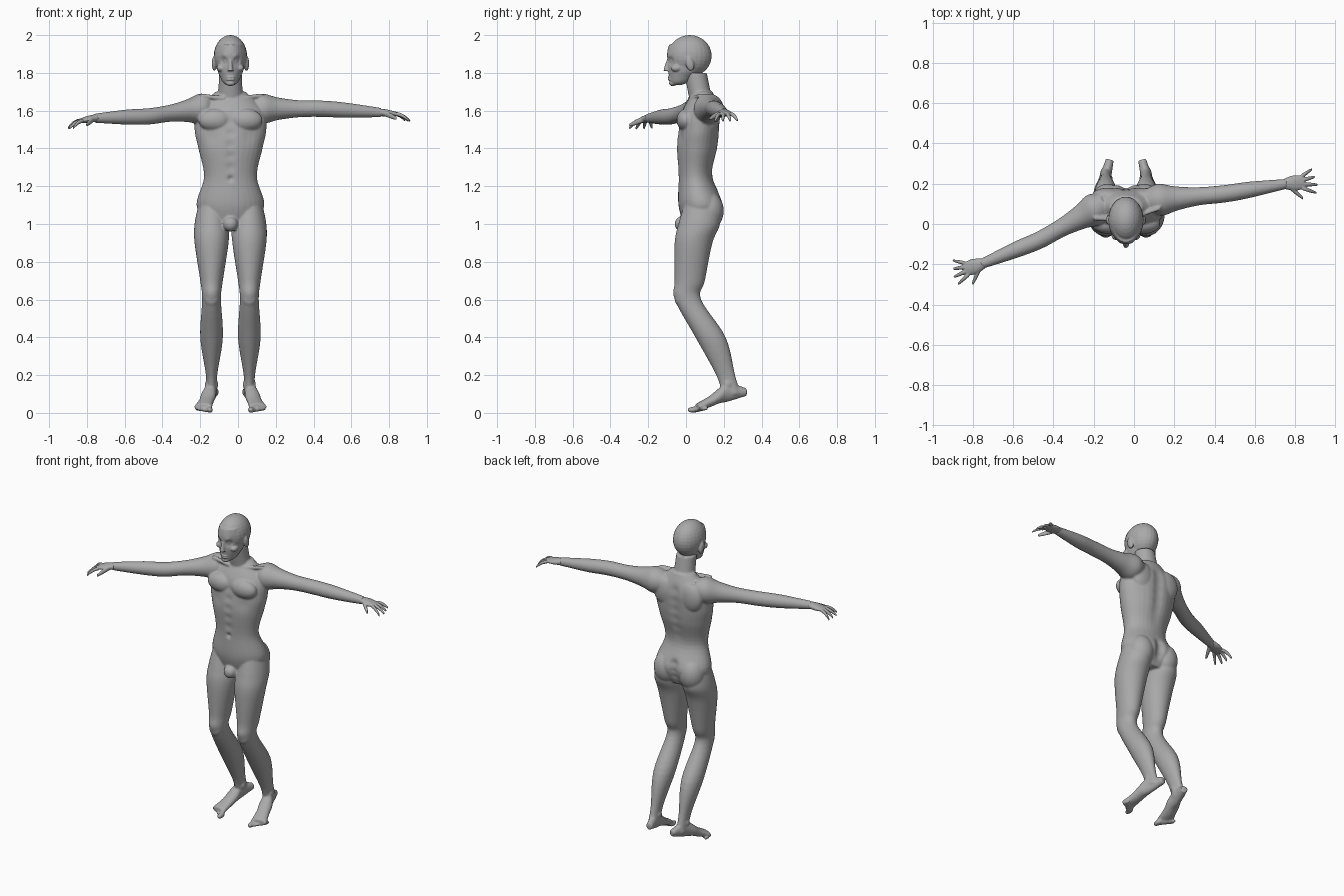
import bpy, bmesh, math
from mathutils import Vector, Matrix

if "Cube" in bpy.data.objects:
    bpy.data.objects.remove(bpy.data.objects["Cube"], do_unlink=True)

MIDLINE = -.04
RIGHTWARD, BACKWARD, UPWARD = Vector((1, 0, 0)), Vector((0, 1, 0)), Vector((0, 0, 1))
BOTH_SIDES = (-1, 1)

grey = bpy.data.materials.new("plain grey")
grey.use_nodes = True
tone = (.4, .4, .4, 1)
grey.diffuse_color = tone
grey.node_tree.nodes["Principled BSDF"].inputs["Base Color"].default_value = tone


def smooth_rows(rows, steps=6):
    """Catmull-Rom interpolation through the section rows."""
    rows = [Vector(row) for row in rows]
    padded = [rows[0]] + rows + [rows[-1]]
    result = []
    for before, start, end, after in zip(padded, padded[1:], padded[2:], padded[3:]):
        leaving, arriving = (end - before) / 2, (after - start) / 2
        for step in range(steps):
            t = step / steps
            ease = t * t * (3 - 2 * t)
            result.append(start.lerp(end, ease) + leaving * (t * (1 - t) ** 2)
                          - arriving * (t * t * (1 - t)))
    return result + [rows[-1]]


def loft(shell, rows, across=RIGHTWARD, along=BACKWARD, sides=32):
    """Closed skin through ovals; a row is x, y, z, radius across, radius along."""
    rings = []
    for x, y, z, wide, deep in smooth_rows(rows):
        ring = []
        for index in range(sides):
            angle = math.tau * index / sides
            offset = across * (wide * math.cos(angle)) + along * (deep * math.sin(angle))
            ring.append(shell.verts.new(Vector((x, y, z)) + offset))
        rings.append(ring)
    for low, high in zip(rings, rings[1:]):
        for index in range(sides):
            shell.faces.new((low[index - 1], low[index], high[index], high[index - 1]))
    shell.faces.new(rings[0])
    shell.faces.new(rings[-1])


def column(shell, rows, offset=0):
    """Upright loft; a row is height, half width, y centre, half depth."""
    loft(shell, [(MIDLINE + offset, y, z, wide, deep) for z, wide, y, deep in rows])


def ball(shell, centre, radii, tilt=0):
    turn = Matrix.Rotation(tilt, 3, "X")
    matrix = Matrix.LocRotScale(Vector(centre), turn, Vector(radii))
    bmesh.ops.create_uvsphere(shell, u_segments=24, v_segments=16, radius=1, matrix=matrix)


def pair(shell, offset, y, z, radii, tilt=0):
    for side in BOTH_SIDES:
        ball(shell, (MIDLINE + side * offset, y, z), radii, tilt)


def fuse(name, shell, voxel, passes):
    """Merge the overlapping shells into one smooth skin."""
    bmesh.ops.recalc_face_normals(shell, faces=shell.faces)
    rough = bpy.data.meshes.new(name)
    shell.to_mesh(rough)
    shell.free()
    skin = bpy.data.objects.new(name, rough)
    bpy.context.collection.objects.link(skin)
    remesh = skin.modifiers.new("skin", "REMESH")
    remesh.mode, remesh.voxel_size, remesh.use_smooth_shade = "VOXEL", voxel, True
    relax = skin.modifiers.new("relax", "SMOOTH")
    relax.factor, relax.iterations = .5, passes
    graph = bpy.context.evaluated_depsgraph_get()
    mesh = bpy.data.meshes.new_from_object(skin.evaluated_get(graph))
    skin.modifiers.clear()
    skin.data = mesh
    bpy.data.meshes.remove(rough)
    mesh.materials.clear()
    mesh.materials.append(grey)
    for face in mesh.polygons:
        face.use_smooth = True
    return mesh


def press(mesh, offset, y, z, radius, depth):
    """Push the skin softly along y, on both sides of the midline."""
    for side in BOTH_SIDES if offset else (1,):
        centre = Vector((MIDLINE + side * offset, y, z))
        for vert in mesh.vertices:
            distance = (vert.co - centre).length / radius
            if distance < 3:
                vert.co.y += depth * math.exp(-distance ** 2)


# Torso and neck
body = bmesh.new()
column(body, [(.99, .12, .07, .08), (1.1, .18, .08, .12), (1.25, .14, .05, .09),
              (1.4, .17, .06, .11), (1.5, .19, .07, .11), (1.6, .18, .08, .1),
              (1.7, .08, .09, .05)])
column(body, [(1.6, .08, .09, .06), (1.7, .065, .07, .06), (1.8, .06, .05, .06)])

# Chest, shoulder blades, seat and groin
pair(body, .08, 0, 1.55, (.09, .05, .06))
pair(body, .09, .14, 1.57, (.08, .04, .09))
pair(body, .09, .12, 1.07, (.08, .08, .1))
ball(body, (MIDLINE, -.02, 1), (.04, .04, .04))


# Arms, with collar bones running out to the shoulders
ARM = [(-.2, .06), (0, .08), (.25, .06), (.6, .045), (1, .043), (1.4, .04), (2, .024)]


def build_arm(shoulder, elbow, wrist):
    def place(t):
        return shoulder.lerp(elbow, t) if t < 1 else elbow.lerp(wrist, t - 1)
    across = (wrist - shoulder).cross(UPWARD).normalized()
    loft(body, [(*place(t), radius, radius) for t, radius in ARM], across, UPWARD)
    throat = Vector((MIDLINE, .02, 1.66))
    tip = shoulder + Vector((0, -.04, .07))
    loft(body, [(*throat.lerp(tip, t), .012, .012) for t in (.2, .6, 1)], BACKWARD, UPWARD)


left_wrist, right_wrist = Vector((.76, .2, 1.59)), Vector((-.76, -.2, 1.56))
build_arm(Vector((.13, .12, 1.61)), Vector((.45, .15, 1.61)), left_wrist)
build_arm(Vector((-.2, .07, 1.61)), Vector((-.47, -.08, 1.57)), right_wrist)

# Legs, feet and toes
LEG = [(1.1, .07, .08, .09), (1, .09, .07, .11), (.9, .09, .04, .1), (.7, .06, .02, .08),
       (.6, .05, .01, .07), (.4, .06, .13, .08), (.2, .03, .21, .05), (.1, .03, .24, .05)]
FOOT = [(0, .11, .02, .02), (.1, .11, .03, .05), (.15, .09, .04, .04),
        (.2, .06, .04, .03), (.27, .03, .05, .02)]
for side in BOTH_SIDES:
    hip = MIDLINE + side * .1
    column(body, LEG, side * .1)
    ball(body, (hip, -.03, .61), (.04, .03, .05))
    heel = Vector((MIDLINE + side * .08, .32, 0))
    ahead = Vector((side, -4, 0)).normalized()
    outward = ahead.cross(UPWARD) * -side
    loft(body, [(*(heel + ahead * reach + UPWARD * height), wide, tall)
                for reach, height, wide, tall in FOOT], outward, UPWARD)
    for toe in range(5):
        size = .011 if toe else .016
        spot = heel + ahead * (.28 - .01 * toe) + outward * (.02 * toe - .04)
        ball(body, spot + UPWARD * (size + .003 * toe), (size, size * 2, size))
    for shift in BOTH_SIDES:
        ball(body, (hip + shift * .025, .22, .15), (.01, .02, .02))

body_mesh = fuse("body", body, .006, 4)
# Groove of the spine, seat cleft, belly line, breastbone, ribs and navel
for level in range(6):
    press(body_mesh, 0, .18, 1.3 + level * .06, .035, -.012)
for level in range(4):
    press(body_mesh, 0, .2, 1 + level * .045, .03, -.02)
for level in range(5):
    press(body_mesh, 0, -.05, 1.3 + level * .06, .025, .006)
press(body_mesh, .1, -.04, 1.46, .04, .006)
press(body_mesh, 0, -.04, 1.24, .014, .012)

# Head: jaw, skull, nose, lips, chin, cheeks and ears
head = bmesh.new()
column(head, [(1.735, .02, -.05, .02), (1.75, .04, -.035, .05), (1.78, .055, -.02, .07),
              (1.82, .07, 0, .095), (1.9, .08, .01, .11), (1.95, .07, .01, .1)])
ball(head, (MIDLINE, .02, 1.89), (.088, .116, .11))
column(head, [(1.88, .01, -.085, .012), (1.85, .01, -.095, .014), (1.81, .016, -.1, .02)])
for level in (1.777, 1.765):
    ball(head, (MIDLINE, -.085, level), (.023, .012, .006))
ball(head, (MIDLINE, -.07, 1.746), (.025, .02, .016))
pair(head, .05, -.05, 1.825, (.023, .03, .02))
pair(head, .085, .02, 1.85, (.014, .022, .04), .25)

head_mesh = fuse("head", head, .004, 2)
# Eye sockets, eyelids, brows and the line of the mouth
press(head_mesh, .036, -.085, 1.862, .02, .017)
press(head_mesh, .036, -.075, 1.862, .011, -.009)
press(head_mesh, .034, -.095, 1.887, .016, -.005)
press(head_mesh, .01, -.1, 1.771, .008, .004)


# Hands: palm, four bent fingers and a thumb
PALM = [(0, .025, .02), (.05, .038, .018), (.1, .033, .01)]


def build_hand(name, side, wrist, ahead):
    hand = bmesh.new()
    ahead.normalize()
    inward = ahead.cross(UPWARD).normalized() * side
    lift = inward.cross(ahead) * side

    def place(reach, sideways, drop=0):
        return wrist + ahead * (reach - .015) + inward * sideways - lift * drop

    def build_finger(base, tip, radius, droop):
        rows = []
        for t in (0, .3, .6, .9, 1):
            thick = radius * (1 - t ** 3 / 2)
            rows.append((*(base.lerp(tip, t) - lift * (droop * t * t)), thick, thick))
        loft(hand, rows, inward, lift, sides=16)

    loft(hand, [(*place(reach, 0), wide, thick) for reach, wide, thick in PALM], inward, lift)
    for finger in range(4):
        spread = .03 - .02 * finger
        length = .08 - .01 * abs(finger - 1)
        build_finger(place(.09, spread), place(.09 + length, spread * 2), .0105, .03)
    build_finger(place(.02, .01), place(.09, .08, .02), .015, .005)
    fuse(name, hand, .0035, 2)


build_hand("left_hand", 1, left_wrist, Vector((1, .1, -.1)))
build_hand("right_hand", -1, right_wrist, Vector((-.95, -.3, -.17)))
